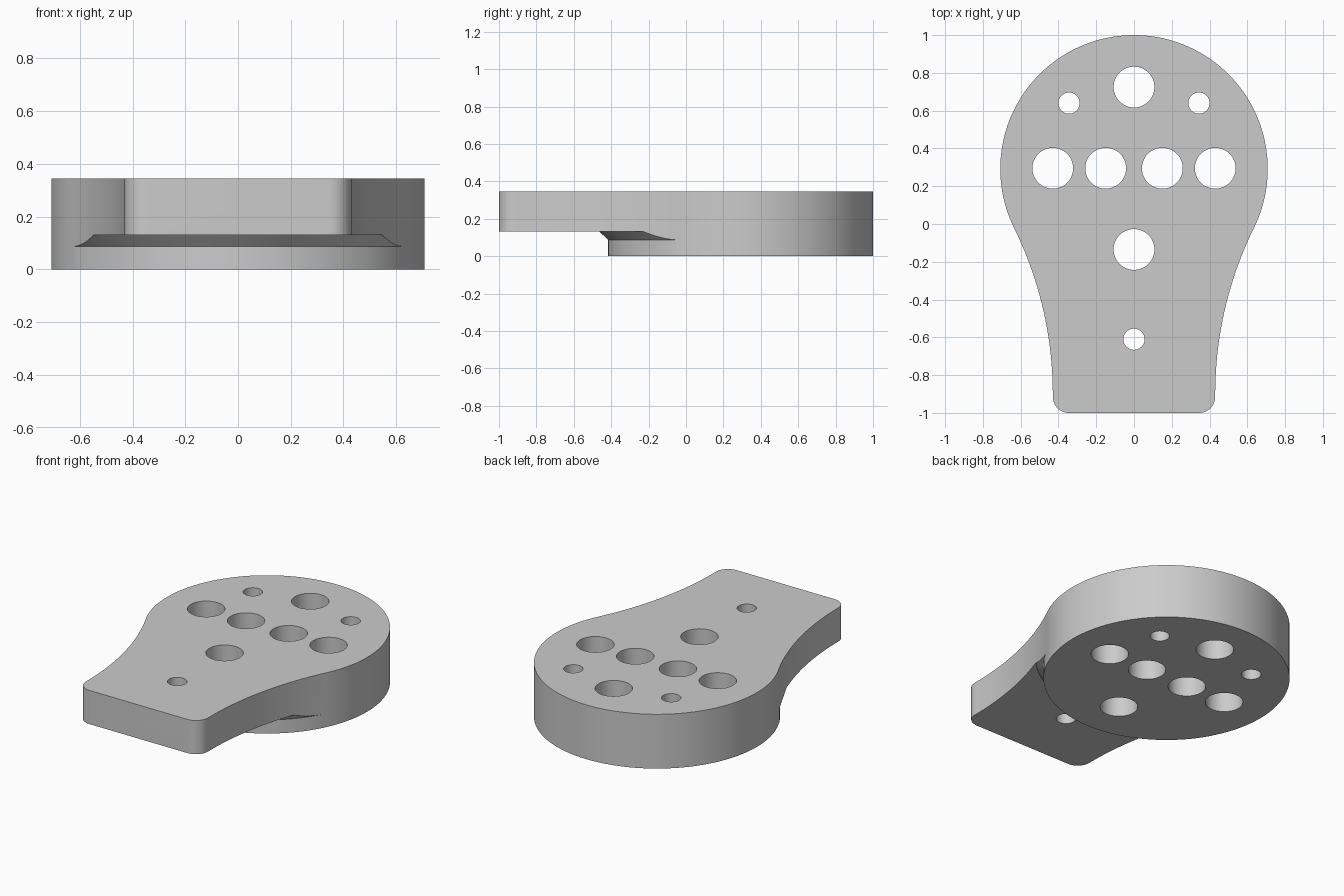
import bpy, bmesh
from math import sin, cos, pi, atan2, hypot, radians, sqrt

cube = bpy.data.objects.get("Cube")
if cube:
    bpy.data.objects.remove(cube)

TOP, DISC_R, DISC_Y = 0.345, 0.708, 0.292
NECK_X, NECK_Y, CORNER = 0.43, -0.9, 0.085

grey = bpy.data.materials.new("plain grey")
grey.use_nodes = True
grey.diffuse_color = (0.6, 0.6, 0.6, 1)
grey.node_tree.nodes["Principled BSDF"].inputs["Base Color"].default_value = (0.6, 0.6, 0.6, 1)


def arc(cx, cy, r, a0, a1, n):
    return [(cx + r * cos(a0 + (a1 - a0) * i / n), cy + r * sin(a0 + (a1 - a0) * i / n))
            for i in range(n + 1)]


def make_object(name, bm):
    bmesh.ops.recalc_face_normals(bm, faces=bm.faces)
    mesh = bpy.data.meshes.new(name)
    bm.to_mesh(mesh)
    bm.free()
    mesh.materials.append(grey)
    obj = bpy.data.objects.new(name, mesh)
    bpy.context.collection.objects.link(obj)
    return obj


def loft(name, rings):
    """Solid from a stack of matching closed rings."""
    bm = bmesh.new()
    loops = [[bm.verts.new(p) for p in ring] for ring in rings]
    n = len(loops[0])
    for low, high in zip(loops, loops[1:]):
        for i in range(n):
            j = (i + 1) % n
            bm.faces.new((low[i], low[j], high[j], high[i]))
    bm.faces.new(loops[0][::-1])
    bm.faces.new(loops[-1])
    return make_object(name, bm)


def round_solid(name, x, y, profile, n):
    return loft(name, [[(px, py, z) for px, py in arc(x, y, r, 0, 2 * pi, n)[:-1]]
                       for r, z in profile])


def cut(target, tool, operation):
    mod = target.modifiers.new("cut", 'BOOLEAN')
    mod.operation, mod.object, mod.solver = operation, tool, 'EXACT'
    bpy.ops.object.select_all(action='DESELECT')
    bpy.context.view_layer.objects.active = target
    target.select_set(True)
    bpy.ops.object.modifier_apply(modifier=mod.name)
    bpy.data.objects.remove(tool)


# Paddle outline: rounded foot corner, concave flank tangent to the disc, disc edge
drop = DISC_Y - NECK_Y
flank_r = (NECK_X ** 2 + drop ** 2 - DISC_R ** 2) / (2 * (DISC_R - NECK_X))
flank_x = NECK_X + flank_r
tangent = atan2(-drop, flank_x)
half = arc(NECK_X - CORNER, -1 + CORNER, CORNER, -pi / 2, 0, 10)
half += arc(flank_x, NECK_Y, flank_r, pi, pi + tangent, 32)
half += arc(0, DISC_Y, DISC_R, tangent, pi / 2, 64)[1:]
outline = half + [(-x, y) for x, y in half[-2::-1]]
plate = loft("paddle_plate", [[(x, y, z) for x, y in outline] for z in (0, TOP)])

# Undercut below the neck, leaving the disc and its sloped collar
envelope = round_solid("undercut_envelope", 0, DISC_Y,
                       [(DISC_R + 0.001, -0.1), (DISC_R + 0.001, 0.087),
                        (DISC_R + 0.046, 0.131), (2, 0.131), (2, 0.6)], 180)
cut(plate, envelope, 'INTERSECT')

# Through holes
BIG, SMALL = 0.108, 0.056
holes = [(0, 0.725, BIG), (0, -0.135, BIG), (0, -0.61, SMALL)]
for s in (-1, 1):
    holes += [(s * 0.43, 0.295, BIG), (s * 0.15, 0.295, BIG), (s * 0.344, 0.64, SMALL)]
for x, y, r in holes:
    cut(plate, round_solid("hole_cutter", x, y, [(r, -0.2), (r, 0.6)], 48), 'DIFFERENCE')

plate.select_set(True)
bpy.context.view_layer.objects.active = plate
bpy.ops.object.shade_smooth_by_angle(angle=radians(30))
